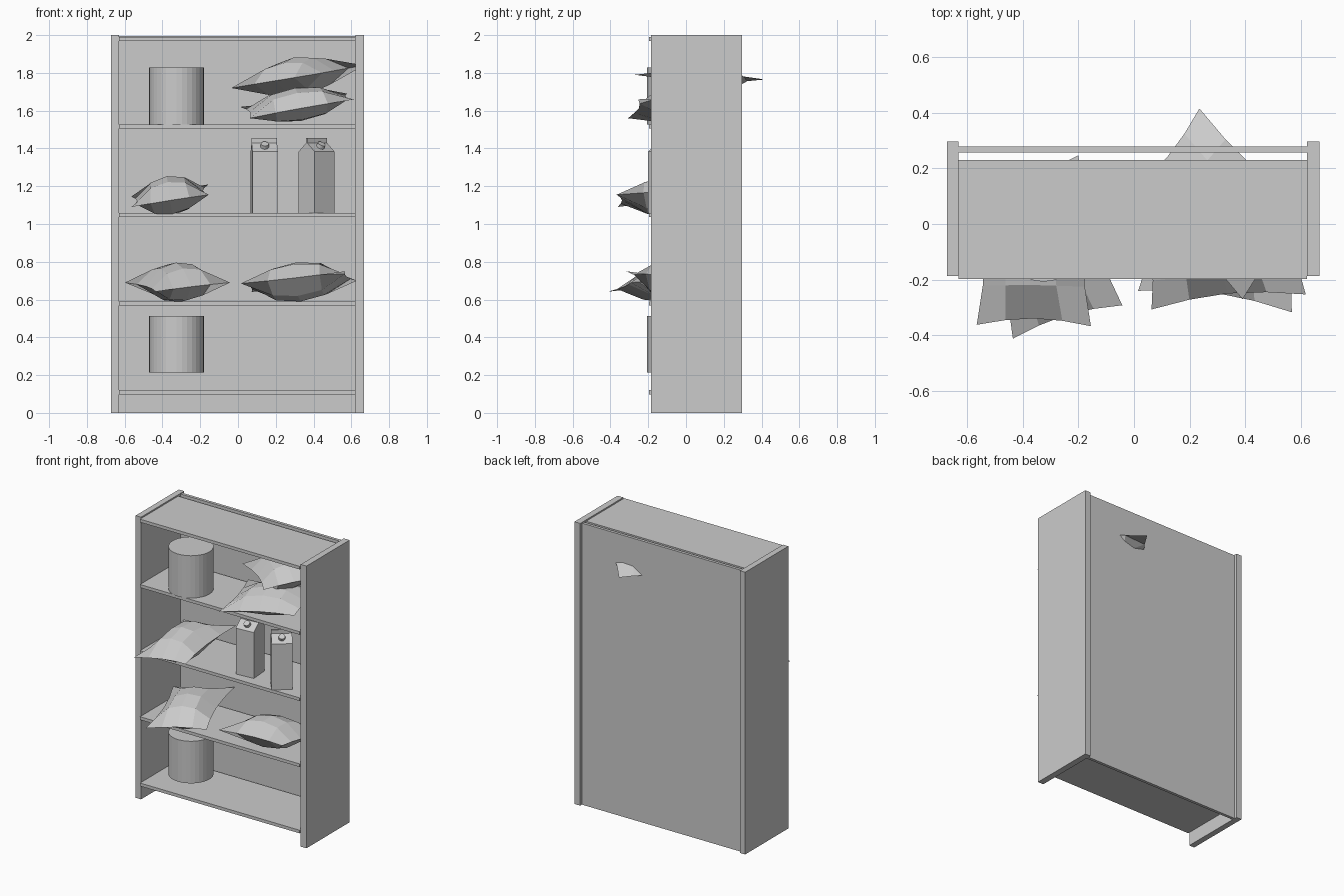
import bpy, bmesh, math
from mathutils import Vector, Matrix

if "Cube" in bpy.data.objects:
    bpy.data.objects.remove(bpy.data.objects["Cube"])


def finish(name, bm):
    bmesh.ops.remove_doubles(bm, verts=bm.verts, dist=1e-5)
    bmesh.ops.recalc_face_normals(bm, faces=bm.faces)
    me = bpy.data.meshes.new(name)
    bm.to_mesh(me)
    bm.free()
    ob = bpy.data.objects.new(name, me)
    bpy.context.collection.objects.link(ob)
    return ob


def box(name, x0, x1, y0, y1, z0, z1):
    bm = bmesh.new()
    bmesh.ops.create_cube(bm, size=1)
    for v in bm.verts:
        v.co = ((x0 + x1) / 2 + v.co.x * (x1 - x0),
                (y0 + y1) / 2 + v.co.y * (y1 - y0),
                (z0 + z1) / 2 + v.co.z * (z1 - z0))
    return finish(name, bm)


def canister(name, x, y, z0, z1, r):
    bm = bmesh.new()
    bmesh.ops.create_cone(bm, cap_ends=True, segments=32, radius1=r, radius2=r, depth=z1 - z0,
                          matrix=Matrix.Translation((x, y, (z0 + z1) / 2)))
    return finish(name, bm)


def sack(name, corners, thick=0.105, n=4):
    """Pillow on four corners in order; the first edge is the long one."""
    a, b, c, d = [Vector(p) for p in corners]
    normal = (b - a).cross(d - a).normalized()
    bm = bmesh.new()

    def point(i, j, side):
        u, v = i / n, j / n
        su, sv = math.sin(math.pi * u), math.sin(math.pi * v)
        h = thick * max(su * sv, 0) ** 0.6
        if i in (0, n) or j in (0, n):
            h = 0
        # edges curve inward between the pointed corners
        u = 0.5 + (u - 0.5) * (1 - 0.09 * sv)
        v = 0.5 + (v - 0.5) * (1 - 0.15 * su)
        p = a.lerp(b, u).lerp(d.lerp(c, u), v)
        return p + normal * h * side

    for side in (1, -1):
        grid = [[bm.verts.new(point(i, j, side)) for j in range(n + 1)] for i in range(n + 1)]
        for i in range(n):
            for j in range(n):
                bm.faces.new((grid[i][j], grid[i + 1][j], grid[i + 1][j + 1], grid[i][j + 1]))
    return finish(name, bm)


def carton(name, x, y, z, angle, w=0.135):
    h = w / 2
    place = Matrix.Translation((x, y, z)) @ Matrix.Rotation(angle, 4, 'Z')
    bm = bmesh.new()
    # side profile with gable roof and thin top fin, extruded across the width
    profile = [(-h, 0), (h, 0), (h, 0.325), (0.006, 0.37), (0.006, 0.397),
               (-0.006, 0.397), (-0.006, 0.37), (-h, 0.325)]
    face = bm.faces.new([bm.verts.new((-h, py, pz)) for py, pz in profile])
    ext = bmesh.ops.extrude_face_region(bm, geom=[face])
    bmesh.ops.translate(bm, vec=(w, 0, 0),
                        verts=[g for g in ext['geom'] if isinstance(g, bmesh.types.BMVert)])
    if not face.is_valid or len(bm.faces) < 10:
        bm.faces.new([v for v in bm.verts if v.co.x < 0])
    bm.transform(place)
    finish(name, bm)
    # screw cap on the front slope
    bm = bmesh.new()
    tilt = Matrix.Rotation(math.atan2(0.045, h), 4, 'X')
    bmesh.ops.create_cone(bm, cap_ends=True, segments=16, radius1=0.023, radius2=0.021, depth=0.026,
                          matrix=place @ Matrix.Translation((0, -0.036, 0.356)) @ tilt)
    finish(name + "_cap", bm)


# Cabinet
box("left_side_panel", -0.672, -0.63, -0.186, 0.297, 0, 2)
box("right_side_panel", 0.622, 0.667, -0.186, 0.297, 0, 2)
box("back_panel", -0.63, 0.622, 0.257, 0.278, 0, 1.995)
for k, top in enumerate((0.12, 0.59, 1.058, 1.527, 1.99)):
    box(f"shelf_{k + 1}", -0.63, 0.622, -0.197, 0.23, top - 0.022, top)

# Canisters
canister("top_canister", -0.325, -0.062, 1.528, 1.828, 0.145)
canister("bottom_canister", -0.325, -0.062, 0.215, 0.513, 0.145)

# Cartons
carton("left_carton", 0.139, -0.062, 1.058, math.radians(4))
carton("right_carton", 0.416, -0.107, 1.058, math.radians(39))

# Sacks
sack("top_upper_sack", [(-0.035, 0.10, 1.72), (0.39, -0.27, 1.79),
                        (0.668, 0.038, 1.84), (0.235, 0.415, 1.765)])
sack("top_lower_sack", [(0.063, -0.307, 1.56), (0.617, -0.253, 1.66),
                        (0.577, 0.155, 1.69), (0.01, 0.10, 1.62)], 0.09)
sack("middle_sack", [(-0.565, 0.20, 1.145), (-0.565, -0.362, 1.09),
                     (-0.155, -0.367, 1.155), (-0.155, 0.20, 1.21)])
sack("lower_left_sack", [(-0.598, 0.127, 0.69), (-0.435, -0.412, 0.642),
                         (-0.042, -0.292, 0.69), (-0.200, 0.247, 0.745)])
sack("lower_right_sack", [(0.015, -0.24, 0.685), (0.567, -0.317, 0.75),
                          (0.63, 0.09, 0.70), (0.072, 0.166, 0.64)])
